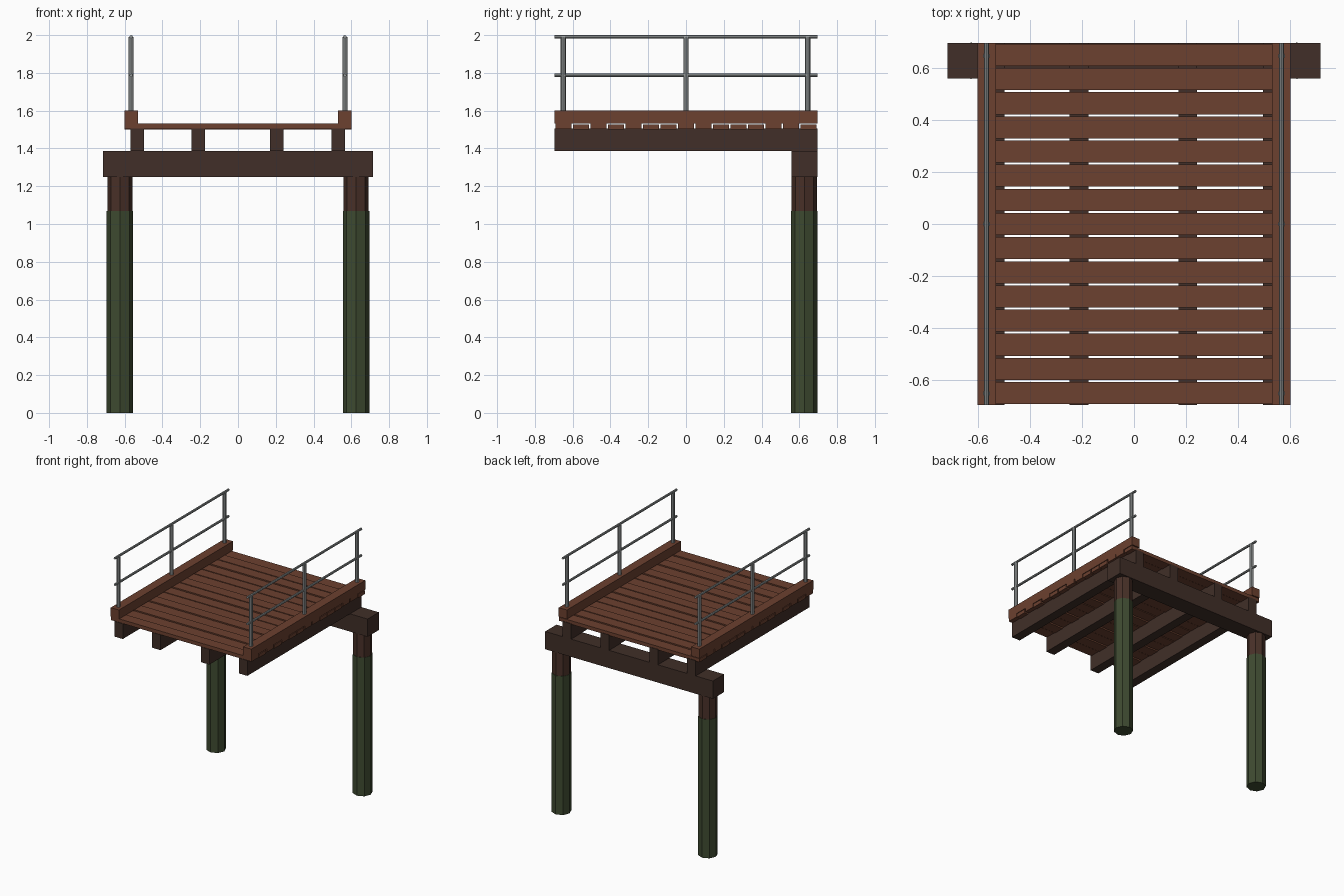
import bpy, math

if "Cube" in bpy.data.objects:
    bpy.data.objects.remove(bpy.data.objects["Cube"])


def material(name, color):
    m = bpy.data.materials.new(name)
    m.diffuse_color = (*color, 1)
    m.use_nodes = True
    m.node_tree.nodes["Principled BSDF"].inputs["Base Color"].default_value = m.diffuse_color
    return m


PLANK = material("red_wood", (0.15, 0.052, 0.029))
BEAM = material("dark_wood", (0.052, 0.028, 0.021))
ALGAE = material("algae_green", (0.048, 0.068, 0.030))
PILE = material("pile_wood", (0.065, 0.030, 0.021))
STEEL = material("steel", (0.30, 0.32, 0.32))


def box(name, lo, hi, mat):
    size = [b - a for a, b in zip(lo, hi)]
    bpy.ops.mesh.primitive_cube_add(size=1, location=[(a + b) / 2 for a, b in zip(lo, hi)])
    o = bpy.context.object
    o.name = name
    o.scale = size
    bpy.ops.object.transform_apply(location=False, rotation=False, scale=True)
    o.data.materials.append(mat)
    return o


def rod(name, r, length, loc, mat, sides=8, rot=(0, 0, 0)):
    bpy.ops.mesh.primitive_cylinder_add(vertices=sides, radius=r, depth=length,
                                        location=loc, rotation=rot)
    o = bpy.context.object
    o.name = name
    o.data.materials.append(mat)
    return o


L = 0.695  # half length of the deck

# cross beam on the piles
box("cap_beam", (-0.716, 0.558, 1.25), (0.716, L, 1.387), BEAM)

# stringers under the deck
for i, x in enumerate((-0.533, -0.211, 0.206, 0.53)):
    box(f"stringer_{i}", (x - 0.036, -L, 1.387), (x + 0.036, L, 1.505), BEAM)

# deck planks, some sitting slightly lower
pitch, gap = 2 * L / 15, 0.008
LOW = {1, 3, 5, 6, 9, 10, 11, 14}
for i in range(15):
    y = -L + i * pitch + gap / 2
    top = 1.527 if i in LOW else 1.532
    box(f"plank_{i}", (-0.6, y, top - 0.028), (0.6, y + pitch - gap, top), PLANK)

# both sides: pile, curb and railing
for side, s in (("left", -1), ("right", 1)):
    rod(f"{side}_pile_lower", 0.07, 1.07, (s * 0.625, 0.6265, 0.535), ALGAE)
    rod(f"{side}_pile_upper", 0.067, 0.18, (s * 0.625, 0.6265, 1.16), PILE)
    x0, x1 = sorted((s * 0.53, s * 0.6))
    box(f"{side}_curb", (x0, -L, 1.532), (x1, L, 1.602), PLANK)
    for i, y in enumerate((-0.65, 0, 0.645)):
        rod(f"{side}_rail_post_{i}", 0.014, 0.392, (s * 0.566, y, 1.794), STEEL)
    for name, z in (("top", 1.991), ("middle", 1.787)):
        rod(f"{side}_{name}_rail", 0.009, 2 * L, (s * 0.566, 0, z), STEEL,
            rot=(math.pi / 2, 0, 0))
